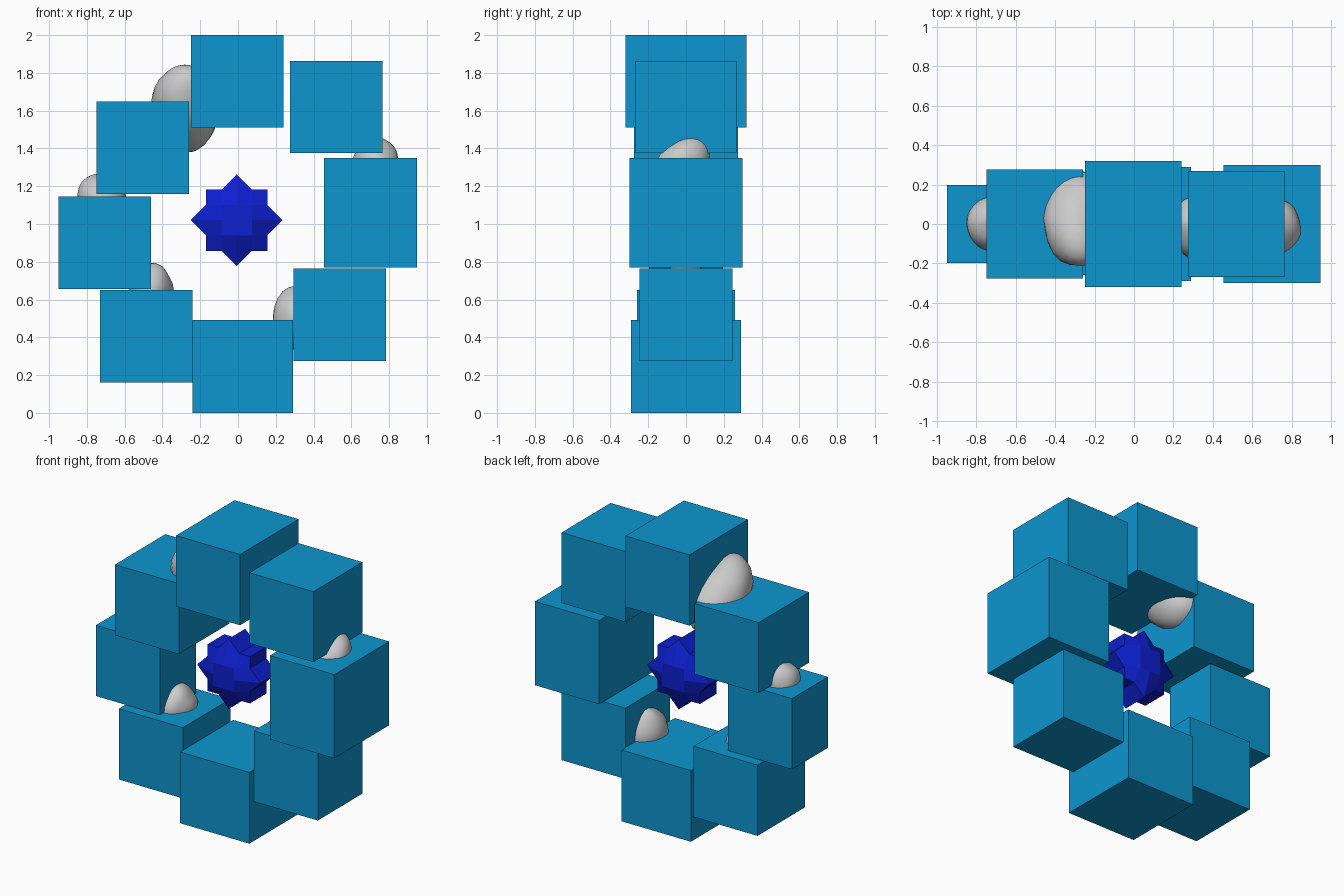
import bpy, bmesh, math
from mathutils import Vector, noise

if "Cube" in bpy.data.objects:
    bpy.data.objects.remove(bpy.data.objects["Cube"])


def material(name, rgb):
    m = bpy.data.materials.new(name)
    m.diffuse_color = (*rgb, 1)
    m.use_nodes = True
    m.node_tree.nodes["Principled BSDF"].inputs["Base Color"].default_value = m.diffuse_color
    return m


def make_object(name, bm, mat=None):
    bmesh.ops.recalc_face_normals(bm, faces=bm.faces)
    me = bpy.data.meshes.new(name)
    bm.to_mesh(me)
    bm.free()
    ob = bpy.data.objects.new(name, me)
    bpy.context.collection.objects.link(ob)
    if mat:
        me.materials.append(mat)
    return ob


cyan = material("cyan", (0.004, 0.305, 0.624))
blue = material("deep_blue", (0.004, 0.014, 0.63))


# Ring of blocks: x range, half depth, z range
def block(name, x0, x1, depth, z0, z1):
    bm = bmesh.new()
    bmesh.ops.create_cube(bm, size=1)
    for v in bm.verts:
        v.co = ((x0 + x1) / 2 + v.co.x * (x1 - x0), v.co.y * 2 * depth,
                (z0 + z1) / 2 + v.co.z * (z1 - z0))
    make_object(name, bm, cyan)


block("block_top", -0.25, 0.24, 0.32, 1.51, 2.0)
block("block_upper_right", 0.275, 0.765, 0.268, 1.375, 1.863)
block("block_right", 0.455, 0.947, 0.30, 0.77, 1.35)
block("block_lower_right", 0.293, 0.783, 0.245, 0.275, 0.765)
block("block_bottom", -0.24, 0.29, 0.29, 0.0, 0.493)
block("block_lower_left", -0.73, -0.24, 0.26, 0.16, 0.65)
block("block_left", -0.95, -0.46, 0.197, 0.655, 1.145)
block("block_upper_left", -0.75, -0.26, 0.276, 1.16, 1.648)


# Central star: eight-pointed outline with a raised square on front and back
def star(name, centre, u, edge, raised):
    bm = bmesh.new()
    ring = [(3, 0), (2, 1), (2, 2), (1, 2)]        # one quarter, in units of u
    square = [(1, 0), (1, 1)]

    def turned(points, y):
        out = []
        for q in range(4):
            for x, z in points:
                for _ in range(q):
                    x, z = -z, x
                out.append(bm.verts.new(Vector(centre) + Vector((x * u, y, z * u))))
        return out

    rims = []
    for s in (-1, 1):
        o = turned(ring, s * edge)
        c = turned(square, s * raised)
        bm.faces.new(c)
        for q in range(4):
            tip, n1, corner, n2 = o[q * 4:q * 4 + 4]
            tip2 = o[(q * 4 + 4) % 16]
            mid, cc, mid2 = c[q * 2], c[q * 2 + 1], c[(q * 2 + 2) % 8]
            bm.faces.new((mid, tip, n1, cc))
            bm.faces.new((cc, n1, corner, n2))
            bm.faces.new((cc, n2, tip2, mid2))
        rims.append(o)
    a, b = rims
    for i in range(16):
        j = (i + 1) % 16
        bm.faces.new((a[i], a[j], b[j], b[i]))
    make_object(name, bm, blue)


star("central_star", (-0.007, 0, 1.02), 0.081, 0.09, 0.15)


# Smooth rocks wedged between the blocks, gently lumpy and skewed
def rock(name, centre, radii, skew=0.0, seed=0):
    bm = bmesh.new()
    bmesh.ops.create_uvsphere(bm, u_segments=24, v_segments=14, radius=1)
    for v in bm.verts:
        k = 1 + 0.10 * noise.noise(v.co * 1.3 + Vector((seed, seed * 2, 0)))
        p = Vector([v.co[i] * radii[i] * k for i in range(3)])
        p.z += skew * p.y
        v.co = p + Vector(centre)
    for f in bm.faces:
        f.smooth = True
    make_object(name, bm)


rock("rock_upper_left", (-0.28, 0.03, 1.61), (0.18, 0.25, 0.21), -0.4, 1.3)
rock("rock_left", (-0.72, 0.0, 1.14), (0.13, 0.14, 0.13), 0.1, 2.7)
rock("rock_lower_left", (-0.46, -0.01, 0.66), (0.115, 0.14, 0.13), 0.0, 3.4)
rock("rock_lower_right", (0.33, -0.02, 0.50), (0.15, 0.16, 0.17), 0.1, 4.6)
rock("rock_right", (0.73, -0.015, 1.33), (0.12, 0.14, 0.125), 0.25, 5.2)
